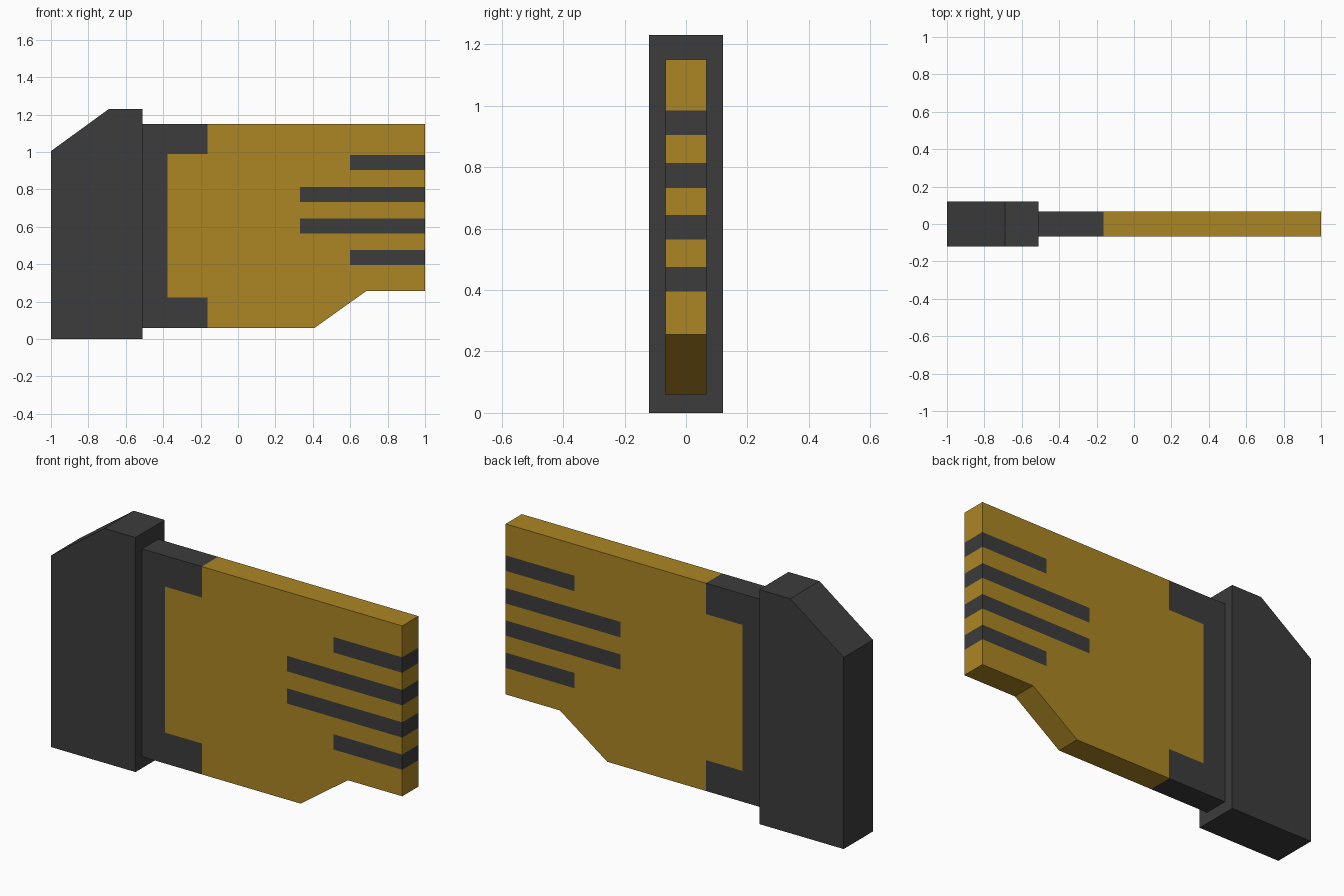
import bpy
import bmesh
from mathutils import Vector

if "Cube" in bpy.data.objects:
    bpy.data.objects.remove(bpy.data.objects["Cube"])


def material(name, rgb):
    m = bpy.data.materials.new(name)
    m.diffuse_color = (*rgb, 1)
    m.use_nodes = True
    m.node_tree.nodes["Principled BSDF"].inputs["Base Color"].default_value = m.diffuse_color
    return m


DARK = material("dark grey", (0.045, 0.045, 0.045))
GOLD = material("gold", (0.413, 0.238, 0.017))


def plate(profile, half):
    """Extrude an x-z outline symmetrically along y."""
    bm = bmesh.new()
    face = bm.faces.new([bm.verts.new((x, -half, z)) for x, z in profile])
    ext = bmesh.ops.extrude_face_region(bm, geom=[face])
    verts = [g for g in ext["geom"] if isinstance(g, bmesh.types.BMVert)]
    bmesh.ops.translate(bm, verts=verts, vec=(0, 2 * half, 0))
    bmesh.ops.recalc_face_normals(bm, faces=bm.faces[:])
    return bm


def finish(bm, name, mats):
    me = bpy.data.meshes.new(name)
    bm.to_mesh(me)
    bm.free()
    for m in mats:
        me.materials.append(m)
    ob = bpy.data.objects.new(name, me)
    bpy.context.collection.objects.link(ob)
    return ob


# End cap with a sloped shoulder
cap = plate([(-1, 0), (-0.51, 0), (-0.51, 1.23), (-0.69, 1.23), (-1, 1.005)], 0.121)
finish(cap, "end_cap", [DARK])

# Flat blade with a stepped lower edge
blade = plate([(-0.51, 0.06), (0.41, 0.06), (0.685, 0.256), (1, 0.256),
               (1, 1.15), (-0.51, 1.15)], 0.067)

# Dark regions: x min, x max, z min, z max
regions = [(-0.6, -0.376, 0, 1.2),
           (-0.6, -0.163, 0, 0.222), (-0.6, -0.163, 0.988, 1.2),
           (0.6, 1.1, 0.395, 0.475), (0.332, 1.1, 0.564, 0.644),
           (0.332, 1.1, 0.733, 0.814), (0.6, 1.1, 0.904, 0.985)]


def cut(axis, value):
    no = Vector((0, 0, 0))
    no[axis] = 1
    bmesh.ops.bisect_plane(blade, geom=blade.verts[:] + blade.edges[:] + blade.faces[:],
                           dist=1e-5, plane_co=no * value, plane_no=no)


# Cut the blade along region borders, then colour the cells
for x in (-0.376, -0.163, 0.332, 0.41, 0.6, 0.685):
    cut(0, x)
for z in sorted({z for r in regions for z in r[2:] if 0.06 < z < 1.15}):
    cut(2, z)
for f in blade.faces:
    c = f.calc_center_median()
    dark = any(a < c.x < b and lo < c.z < hi for a, b, lo, hi in regions)
    f.material_index = 0 if dark else 1
finish(blade, "blade", [DARK, GOLD])
